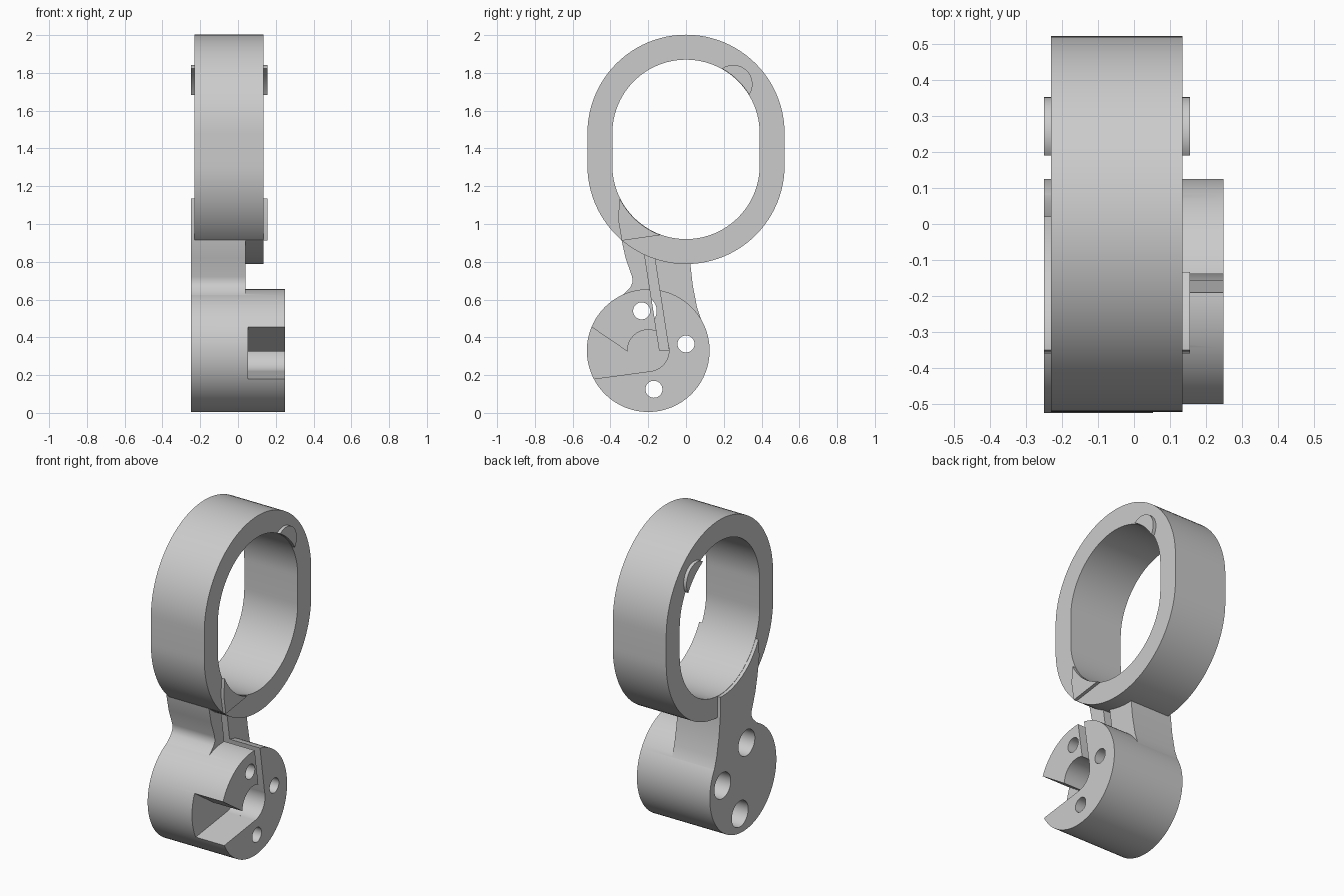
import bpy, bmesh, math

if "Cube" in bpy.data.objects:
    bpy.data.objects.remove(bpy.data.objects["Cube"], do_unlink=True)

grey = bpy.data.materials.new("plain_grey")
grey.use_nodes = True
grey.diffuse_color = (0.6, 0.6, 0.6, 1)
grey.node_tree.nodes["Principled BSDF"].inputs["Base Color"].default_value = grey.diffuse_color


def prism(name, outline, x0, x1):
    """Extrude a (y, z) outline along x."""
    bm = bmesh.new()
    face = bm.faces.new([bm.verts.new((x0, y, z)) for y, z in outline])
    top = bmesh.ops.extrude_face_region(bm, geom=[face])["geom"]
    verts = [v for v in top if isinstance(v, bmesh.types.BMVert)]
    bmesh.ops.translate(bm, verts=verts, vec=(x1 - x0, 0, 0))
    bmesh.ops.recalc_face_normals(bm, faces=bm.faces)
    mesh = bpy.data.meshes.new(name)
    bm.to_mesh(mesh)
    bm.free()
    mesh.materials.append(grey)
    obj = bpy.data.objects.new(name, mesh)
    bpy.context.collection.objects.link(obj)
    return obj


def circle(y, z, r, n=96):
    return [(y + r * math.cos(2 * math.pi * i / n), z + r * math.sin(2 * math.pi * i / n))
            for i in range(n)]


def stadium(r, low=1.31, high=1.48, n=48):
    upper = [(r * math.cos(math.pi * i / n), high + r * math.sin(math.pi * i / n))
             for i in range(n + 1)]
    return upper + [(-y, low + high - z) for y, z in upper]


def combine(obj, tool, operation="DIFFERENCE"):
    """Apply a boolean and discard the tool."""
    mod = obj.modifiers.new("cut", "BOOLEAN")
    mod.object, mod.operation, mod.solver = tool, operation, "EXACT"
    bpy.context.view_layer.objects.active = obj
    bpy.ops.object.modifier_apply(modifier=mod.name)
    bpy.data.objects.remove(tool, do_unlink=True)


# Oblong ring
ring = prism("ring", stadium(0.522), -0.23, 0.135)
combine(ring, prism("opening", stadium(0.39), -1, 1))

# Round hub with the arm joined to it
hub = prism("hub_and_arm", circle(-0.2, 0.33, 0.325), -0.25, 0.248)
arm_outline = [(-0.35, 1.14), (-0.36, 1.03), (-0.34, 0.91), (-0.32, 0.82), (-0.285, 0.72),
               (-0.283, 0.69), (-0.295, 0.665), (-0.34, 0.62), (-0.2, 0.4), (0.04, 0.42),
               (0.085, 0.48), (0.058, 0.56), (0.035, 0.68), (0.022, 0.8), (0.02, 1.0), (-0.2, 1.15)]
combine(hub, prism("arm", arm_outline, -0.25, 0.04), "UNION")
combine(hub, prism("arm_trim", stadium(0.392), -1, 1))

# Centre pocket, its side mouth and the narrow slot
combine(hub, prism("pocket", circle(-0.2, 0.33, 0.11), 0.053, 1))
mouth = [(-0.31, 0.325), (-0.6, 0.523), (-0.6, 0.165), (-0.185, 0.221), (-0.2, 0.33)]
combine(hub, prism("mouth", mouth, 0.053, 1))
slot = [(-0.14, 0.33), (-0.09, 0.33), (-0.172, 0.86), (-0.223, 0.86)]
combine(hub, prism("slot", slot, -0.03, 1))

# Three screw holes with wide counterbores
for y, z in [(-0.235, 0.54), (0.0, 0.365), (-0.17, 0.125)]:
    combine(hub, prism("hole", circle(y, z, 0.045, 40), -1, 1))
    combine(hub, prism("counterbore", circle(y, z, 0.08, 48), -1, 0.07))

# Raised bosses on the ring sides, trimmed to its opening
boss = prism("upper_boss", circle(0.25, 1.74, 0.102, 64), -0.25, 0.155)
combine(boss, prism("boss_trim", stadium(0.392), -1, 1))
corner = [(-0.35, 1.14), (-0.36, 1.03), (-0.34, 0.912), (-0.13, 0.942), (-0.2, 1.1)]
lower = prism("lower_boss", corner, 0.0, 0.155)
combine(lower, prism("lower_trim", stadium(0.392), -1, 1))

# Smooth curved walls, sharp edges
bpy.ops.object.select_all(action="DESELECT")
for obj in (ring, hub, boss, lower):
    obj.select_set(True)
bpy.context.view_layer.objects.active = hub
bpy.ops.object.shade_smooth_by_angle(angle=math.radians(30))
